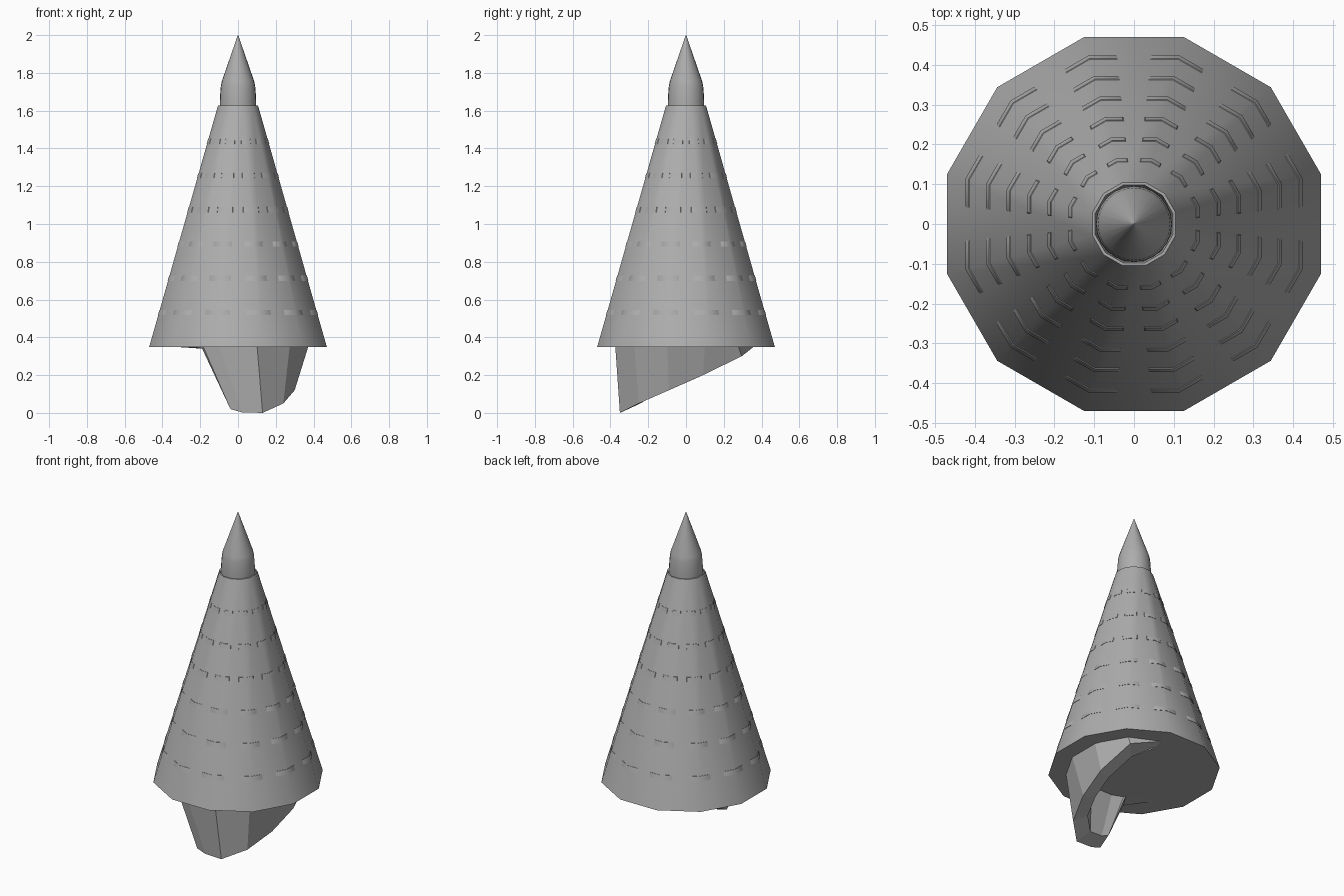
import bpy, math
from math import radians, cos, sin

if "Cube" in bpy.data.objects:
    bpy.data.objects.remove(bpy.data.objects["Cube"])

grey = bpy.data.materials.new("dark_grey")
grey.diffuse_color = (0.42, 0.42, 0.42, 1)
grey.use_nodes = True
grey.node_tree.nodes["Principled BSDF"].inputs["Base Color"].default_value = grey.diffuse_color


def make_object(name, verts, faces, smooth=None):
    mesh = bpy.data.meshes.new(name)
    mesh.from_pydata(verts, [], faces)
    mesh.materials.append(grey)
    obj = bpy.data.objects.new(name, mesh)
    bpy.context.collection.objects.link(obj)
    bpy.ops.object.select_all(action='DESELECT')
    obj.select_set(True)
    bpy.context.view_layer.objects.active = obj
    bpy.ops.object.mode_set(mode='EDIT')
    bpy.ops.mesh.select_all(action='SELECT')
    bpy.ops.mesh.normals_make_consistent(inside=False)
    bpy.ops.object.mode_set(mode='OBJECT')
    if smooth:
        bpy.ops.object.shade_smooth_by_angle(angle=radians(smooth))
    return obj


def loft(name, rings, smooth=None):
    n = len(rings[0])
    verts = [p for ring in rings for p in ring]
    faces = [(k * n + i, k * n + (i + 1) % n, (k + 1) * n + (i + 1) % n, (k + 1) * n + i)
             for k in range(len(rings) - 1) for i in range(n)]
    faces += [tuple(range(n)), tuple(range((len(rings) - 1) * n, len(rings) * n))]
    return make_object(name, verts, faces, smooth)


SIDES = 12
FLAT = cos(math.pi / SIDES)


def polygon_ring(apothem, z, steps=((0, 0),)):
    # twelve-sided ring; steps are (position along a side, outward offset)
    pts = []
    for i in range(SIDES):
        a, b = radians(30 * i + 15), radians(30 * i + 45)
        for t, offset in steps:
            r = (apothem + offset) / FLAT
            pts.append((r * (cos(a) * (1 - t) + cos(b) * t),
                        r * (sin(a) * (1 - t) + sin(b) * t), z))
    return pts


# Main twelve-sided cone with a recessed lip around the tip
Z0, Z1, R0, R1 = 0.35, 1.62, 0.47, 0.108


def cone_radius(z):
    return R0 + (R1 - R0) * (z - Z0) / (Z1 - Z0)


loft("cone_body", [polygon_ring(R0, Z0), polygon_ring(R1, Z1), polygon_ring(0.105, 1.628),
                   polygon_ring(0.098, 1.628), polygon_ring(0.094, 1.60)], 35)

# Six faint bands that only surface around the cone's corners
steps = ((0, 0.002), (0.3, 0.002), (0.36, -0.006), (0.64, -0.006), (0.7, 0.002))
for k in range(1, 7):
    zc = Z0 + (Z1 - Z0) * k / 7
    loft(f"corner_band_{k}", [polygon_ring(cone_radius(z), z, steps)
                              for z in (zc - 0.014, zc + 0.014)], 40)

# Bullet-shaped tip
profile = [(0.096, 1.60), (0.096, 1.65), (0.095, 1.68), (0.091, 1.73),
           (0.086, 1.755), (0.001, 2.0)]
loft("tip", [[(r * cos(radians(15 * i)), r * sin(radians(15 * i)), z) for i in range(24)]
             for r, z in profile], 35)

# Spiralling blade under the cone: lower outer edge, one point per corner
lower = [(-0.37, -0.10, 0.352), (-0.19, -0.32, 0.34), (-0.04, -0.345, 0.02),
         (0.02, -0.35, 0.003), (0.13, -0.35, 0.0), (0.24, -0.25, 0.05),
         (0.30, -0.09, 0.12), (0.32, 0.09, 0.20), (0.275, 0.295, 0.30),
         (0.10, 0.36, 0.351)]
angles = [-165, -135, -119, -105, -75, -45, -15, 15, 45, 75]
verts, faces = [], []
for (x, y, z), deg in zip(lower, angles):
    a = radians(deg)
    rim = 0.388
    s = 0.76
    z_in = min(0.352, max(0.0, z + 0.46 * (s - 1) * y)) if deg < 60 else 0.352
    verts += [(rim * cos(a), rim * sin(a), 0.36), (x, y, z), (s * x, s * y, z_in),
              (s * rim * cos(a), s * rim * sin(a), 0.36)]
for i in range(len(lower) - 1):
    for j in range(4):
        k = (j + 1) % 4
        faces.append((4 * i + j, 4 * i + k, 4 * i + 4 + k, 4 * i + 4 + j))
last = 4 * (len(lower) - 1)
faces += [(0, 1, 2, 3), (last, last + 1, last + 2, last + 3)]
make_object("bottom_blade", verts, faces)
